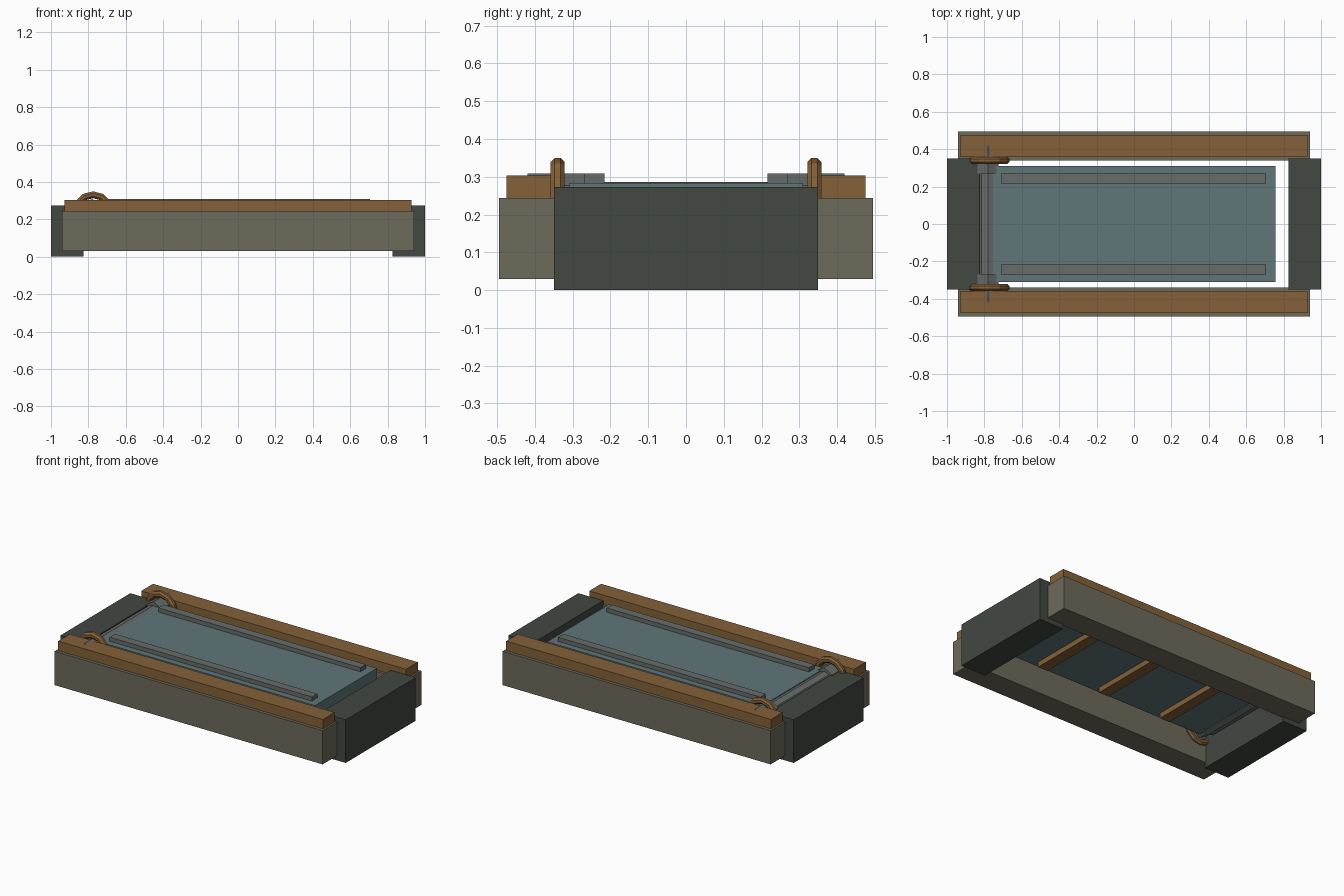
import bpy, math
from mathutils import Matrix

if "Cube" in bpy.data.objects:
    bpy.data.objects.remove(bpy.data.objects["Cube"])


def mat(name, c):
    m = bpy.data.materials.new(name)
    m.diffuse_color = (*c, 1)
    m.use_nodes = True
    m.node_tree.nodes["Principled BSDF"].inputs["Base Color"].default_value = m.diffuse_color
    return m


WOOD = mat("wood", (0.23, 0.12, 0.04))
STONE = mat("stone", (0.155, 0.145, 0.105))
DARK = mat("dark_stone", (0.055, 0.065, 0.055))
TEAL = mat("teal_panel", (0.115, 0.18, 0.19))
METAL = mat("metal", (0.135, 0.15, 0.145))


def box(name, x, y, z, m):
    bpy.ops.mesh.primitive_cube_add(size=1)
    o = bpy.context.object
    o.name = name
    o.data.transform(Matrix.LocRotScale(
        (sum(x) / 2, sum(y) / 2, sum(z) / 2), None,
        (x[1] - x[0], y[1] - y[0], z[1] - z[0])))
    o.data.materials.append(m)
    return o


def rod(name, x, z, y0, y1, r, sides, m):
    bpy.ops.mesh.primitive_cylinder_add(vertices=sides, radius=r, depth=abs(y1 - y0))
    o = bpy.context.object
    o.name = name
    o.data.transform(Matrix.Translation((x, (y0 + y1) / 2, z)) @ Matrix.Rotation(math.pi / 2, 4, 'X'))
    o.data.materials.append(m)
    return o


# end blocks
for s, side in ((-1, "left"), (1, "right")):
    box(side + "_end_block", sorted((s * 0.825, s)), (-0.35, 0.35), (0, 0.273), DARK)

for s, side in ((-1, "front"), (1, "back")):
    # long walls with wooden caps
    box(side + "_wall", (-0.94, 0.94), sorted((s * 0.34, s * 0.495)), (0.03, 0.244), STONE)
    box(side + "_cap_rail", (-0.928, 0.928), sorted((s * 0.357, s * 0.475)), (0.244, 0.304), WOOD)
    # raised strips on the panel
    box(side + "_strip", (-0.71, 0.707), sorted((s * 0.216, s * 0.27)), (0.275, 0.309), METAL)
    # six-sided hinge pin and the ring around it
    rod(side + "_hinge_pin", -0.78, 0.244, s * 0.268, s * 0.42, 0.065, 6, METAL)
    bpy.ops.mesh.primitive_torus_add(major_radius=0.09, minor_radius=0.02,
                                     major_segments=12, minor_segments=8)
    ring = bpy.context.object
    ring.name = side + "_hinge_ring"
    # turn the tube section so that a flat faces outwards
    for i, v in enumerate(ring.data.vertices):
        a, b = 2 * math.pi * (i // 8) / 12, 2 * math.pi * (i % 8 + 0.5) / 8
        r = 0.0915 + 0.02 * math.cos(b)
        v.co = (r * math.cos(a), r * math.sin(a), 0.02 * math.sin(b))
    ring.data.transform(Matrix.Translation((-0.775, s * 0.34, 0.24)) @ Matrix.Rotation(math.pi / 2, 4, 'X'))
    ring.data.materials.append(WOOD)

# panel, its hinge beam and the ribs underneath
box("panel", (-0.755, 0.757), (-0.31, 0.31), (0.178, 0.283), TEAL)
rod("hinge_barrel", -0.78, 0.226, -0.268, 0.268, 0.06, 10, METAL)
for i in (-1, 0, 1):
    box("rib", (i * 0.457 - 0.035, i * 0.457 + 0.035), (-0.27, 0.27), (0.145, 0.178), WOOD)
